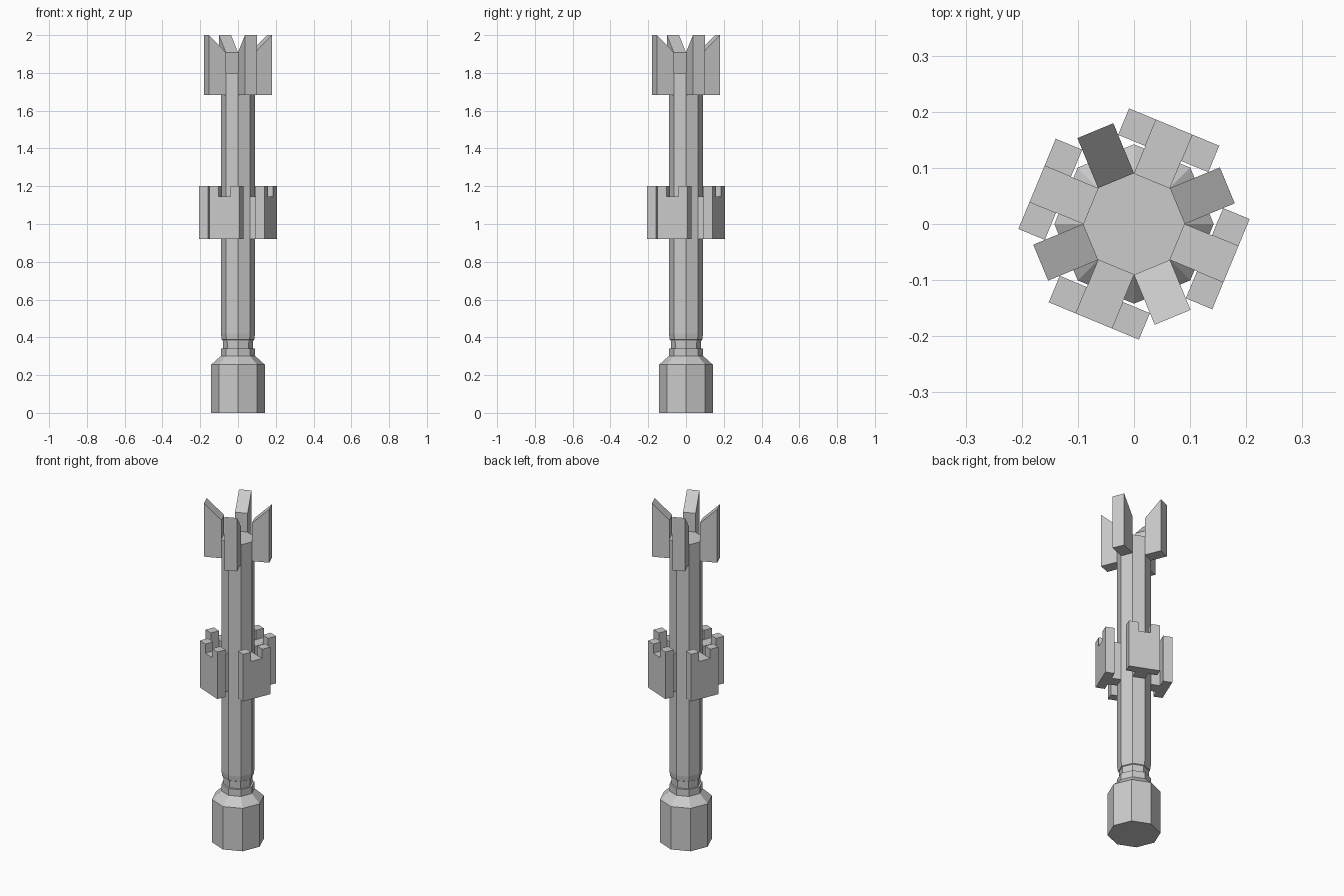
import bpy, bmesh
from math import radians, cos, sin, pi
from mathutils import Matrix

if "Cube" in bpy.data.objects:
    bpy.data.objects.remove(bpy.data.objects["Cube"])

R = 0.0905                    # shaft corner radius
AP = R * cos(pi / 8)          # distance to a flat side
HW = R * sin(pi / 8)          # half width of a flat side


def finish(bm, name):
    bmesh.ops.recalc_face_normals(bm, faces=bm.faces)
    mesh = bpy.data.meshes.new(name)
    bm.to_mesh(mesh)
    bm.free()
    obj = bpy.data.objects.new(name, mesh)
    bpy.context.collection.objects.link(obj)
    return obj


def octagon_lathe(name, profile):
    """Stack octagonal rings of (radius, z)."""
    bm = bmesh.new()
    rings = [[bm.verts.new((r * cos(i * pi / 4), r * sin(i * pi / 4), z)) for i in range(8)]
             for r, z in profile]
    for a, b in zip(rings, rings[1:]):
        for i in range(8):
            j = (i + 1) % 8
            bm.faces.new((a[i], a[j], b[j], b[i]))
    bm.faces.new(rings[0])
    bm.faces.new(rings[-1])
    return finish(bm, name)


def prism(name, outline, depth_vec, to_xyz, angle):
    """Extrude a 2D outline, then turn it to face the given angle."""
    bm = bmesh.new()
    face = bm.faces.new([bm.verts.new(to_xyz(p)) for p in outline])
    ext = bmesh.ops.extrude_face_region(bm, geom=[face])
    moved = [g for g in ext["geom"] if isinstance(g, bmesh.types.BMVert)]
    bmesh.ops.translate(bm, verts=moved, vec=depth_vec)
    bm.transform(Matrix.Rotation(radians(angle), 4, 'Z'))
    return finish(bm, name)


# Pommel, collar, neck and shaft in one turned octagonal body
octagon_lathe("handle_shaft", [
    (0.142, 0), (0.142, 0.255), (R, 0.302), (R, 0.342), (0.079, 0.342),
    (0.081, 0.385), (0.086, 0.388), (R, 0.42), (R, 1.797)])

# Slanted fins on four sides of the head
fin = [(AP, 1.683), (0.18, 1.683), (0.18, 2.0), (AP, 1.908)]
for k in range(4):
    prism(f"head_fin_{k + 1}", fin, (0, 2 * HW, 0),
          lambda p: (p[0], -HW, p[1]), 22.5 + 90 * k)

# Notched guard plates on stems, on the other four sides
IN, OUT, W = 0.136, 0.187, 0.087
BOT, NOTCH, TOP = 0.92, 1.145, 1.2
plate = [(-W, BOT), (W, BOT), (W, TOP), (HW, TOP), (HW, NOTCH),
         (-HW, NOTCH), (-HW, TOP), (-W, TOP)]
stem = [(-HW, BOT), (HW, BOT), (HW, NOTCH), (-HW, NOTCH)]
for k in range(4):
    angle = 67.5 + 90 * k
    prism(f"guard_plate_{k + 1}", plate, (OUT - IN, 0, 0),
          lambda p: (IN, p[0], p[1]), angle)
    prism(f"guard_stem_{k + 1}", stem, (IN - AP, 0, 0),
          lambda p: (AP, p[0], p[1]), angle)
